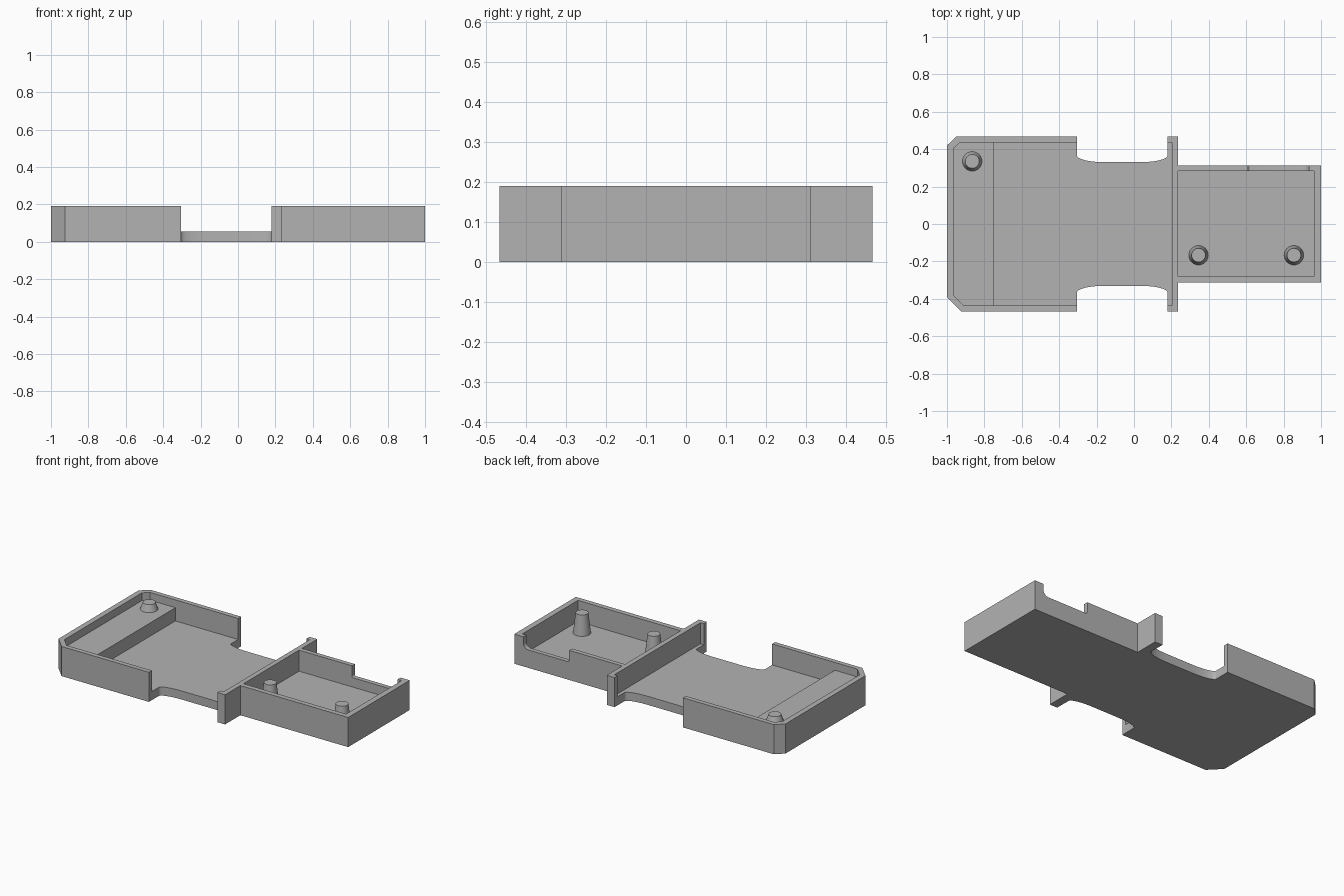
import bpy, bmesh, math
from mathutils import Vector

cube = bpy.data.objects.get("Cube")
if cube:
    bpy.data.objects.remove(cube, do_unlink=True)

HEIGHT, FLOOR, SHELF = 0.19, 0.055, 0.14

grey = bpy.data.materials.new("plain_grey")
grey.use_nodes = True
grey.diffuse_color = (0.45, 0.45, 0.45, 1)
grey.node_tree.nodes["Principled BSDF"].inputs["Base Color"].default_value = grey.diffuse_color


def prism(name, points, low, high, upright=False):
    """Extrude an outline along z, or along y when upright."""
    bm = bmesh.new()
    place = (lambda a, b: (a, low, b)) if upright else (lambda a, b: (a, b, low))
    face = bm.faces.new([bm.verts.new(place(a, b)) for a, b in points])
    step = Vector((0, high - low, 0) if upright else (0, 0, high - low))
    top = bmesh.ops.extrude_face_region(bm, geom=[face])
    verts = [g for g in top["geom"] if isinstance(g, bmesh.types.BMVert)]
    bmesh.ops.translate(bm, verts=verts, vec=step)
    bmesh.ops.recalc_face_normals(bm, faces=bm.faces)
    mesh = bpy.data.meshes.new(name)
    bm.to_mesh(mesh)
    bm.free()
    mesh.materials.append(grey)
    obj = bpy.data.objects.new(name, mesh)
    bpy.context.collection.objects.link(obj)
    return obj


def rect(x0, x1, y0, y1):
    return [(x0, y0), (x1, y0), (x1, y1), (x0, y1)]


def arc(cx, cy, rx, ry, start, end, steps=10):
    angles = [math.radians(start + (end - start) * i / steps) for i in range(steps + 1)]
    return [(cx + rx * math.cos(a), cy + ry * math.sin(a)) for a in angles]


def cut(target, cutter):
    cutter.hide_render = True
    mod = target.modifiers.new("cut", "BOOLEAN")
    mod.operation, mod.solver, mod.object = "DIFFERENCE", "EXACT", cutter
    bpy.context.view_layer.objects.active = target
    bpy.ops.object.modifier_apply(modifier=mod.name)
    bpy.data.objects.remove(cutter, do_unlink=True)


# Outer outline: clipped corners, curved waist, cross wall and narrow tray
waist = arc(-0.165, 0.367, 0.14, 0.036, 180, 270) + arc(0.04, 0.367, 0.14, 0.036, 270, 360)
back = ([(-1, 0.42), (-0.95, 0.467), (-0.305, 0.467)] + waist
        + [(0.18, 0.467), (0.235, 0.467), (0.235, 0.312), (1, 0.312)])
front = ([(1, -0.312), (0.235, -0.312), (0.235, -0.467), (0.18, -0.467)]
         + [(x, -y) for x, y in reversed(waist)]
         + [(-0.305, -0.467), (-0.925, -0.467), (-1, -0.39)])
body = prism("tray_body", back + front, 0, HEIGHT)

# Shelf pocket, deep main pocket and narrow tray pocket
shelf = [(-0.965, -0.38), (-0.91, -0.437), (-0.7, -0.437),
         (-0.7, 0.437), (-0.93, 0.437), (-0.965, 0.404)]
cut(body, prism("shelf_cutter", shelf, SHELF, 0.3))
cut(body, prism("main_cutter", rect(-0.75, 0.203, -0.437, 0.437), FLOOR, 0.3))
cut(body, prism("narrow_cutter", rect(0.235, 0.963, -0.28, 0.283), FLOOR, 0.3))

# Rounded notch in the back wall
notch = ([(0.61, 0.3)] + arc(0.622, 0.127, 0.012, 0.012, 180, 270, 4)
         + arc(0.9, 0.15, 0.035, 0.035, 270, 360, 8) + [(0.935, 0.3)])
cut(body, prism("notch_cutter", notch, 0.25, 0.4, upright=True))

# Tapered locating pins
pins = {"shelf_pin": (-0.865, 0.335, SHELF), "inner_pin": (0.345, -0.167, FLOOR),
        "outer_pin": (0.855, -0.167, FLOOR)}
for name, (x, y, base) in pins.items():
    bpy.ops.mesh.primitive_cone_add(vertices=40, radius1=0.052, radius2=0.037,
                                    depth=0.185 - base, location=(x, y, (0.185 + base) / 2))
    pin = bpy.context.object
    pin.name = name
    pin.data.materials.append(grey)

# Smooth the curves, keep the edges sharp
bpy.ops.object.select_all(action="DESELECT")
for name in ["tray_body", *pins]:
    bpy.data.objects[name].select_set(True)
bpy.context.view_layer.objects.active = body
bpy.ops.object.shade_smooth_by_angle(angle=math.radians(30))
